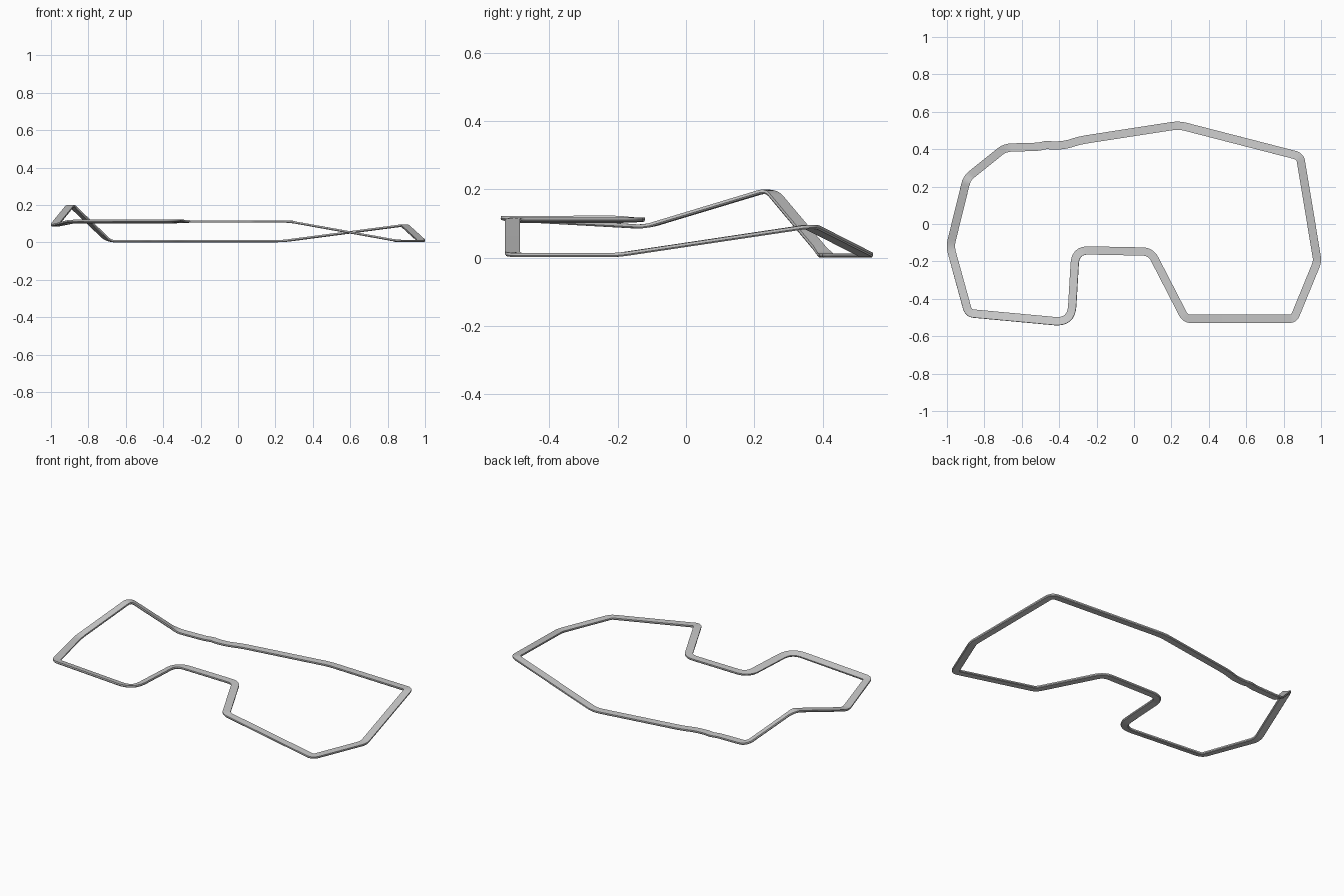
import bpy, bmesh
from math import cos, sin
from mathutils import Vector

if "Cube" in bpy.data.objects:
    bpy.data.objects.remove(bpy.data.objects["Cube"])

WIDTH, THICK = 0.044, 0.012

# Track corners: x, y, z of the centre line, fillet length
CORNERS = [
    (-0.885, -0.477, 0.114, 0.03), (-0.335, -0.528, 0.114, 0.09),
    (-0.312, -0.14, 0.114, 0.07), (0.09, -0.148, 0.114, 0.045),
    (0.275, -0.507, 0.114, 0.03), (0.855, -0.507, 0.01, 0.025),
    (0.981, -0.2, 0.01, 0.025), (0.888, 0.362, 0.094, 0.03),
    (0.24, 0.529, 0.009, 0.04), (-0.29, 0.447, 0.009, 0.05),
    (-0.36, 0.424, 0.009, 0.03), (-0.43, 0.418, 0.009, 0.02),
    (-0.465, 0.424, 0.009, 0.015), (-0.51, 0.413, 0.009, 0.02),
    (-0.69, 0.408, 0.008, 0.04), (-0.893, 0.245, 0.202, 0.035),
    (-0.983, -0.12, 0.092, 0.035),
]
# Banking (radians) entering and leaving a corner; others stay level
BANKING = {0: (0.12, 0.2), 1: (0.22, 0.22), 2: (0.24, 0.0)}


def rounded_path(corners, steps=8):
    """Closed path of (point, roll), each corner a short smooth curve."""
    pts, n = [], len(corners)
    for i, c in enumerate(corners):
        p = Vector(c[:3])
        to_prev = Vector(corners[i - 1][:3]) - p
        to_next = Vector(corners[(i + 1) % n][:3]) - p
        a = p + to_prev.normalized() * min(c[3], to_prev.length * 0.48)
        b = p + to_next.normalized() * min(c[3], to_next.length * 0.48)
        roll_in, roll_out = BANKING.get(i, (0, 0))
        for k in range(steps + 1):
            t = k / steps
            pts.append((a * (1 - t) ** 2 + p * 2 * t * (1 - t) + b * t * t,
                        roll_in * (1 - t) + roll_out * t))
    return pts


def sweep(name, path, profile):
    """Sweep a profile along a closed path, level apart from its banking."""
    bm = bmesh.new()
    rings, n = [], len(path)
    for i, (p, roll) in enumerate(path):
        d0 = (p - path[i - 1][0]).normalized()
        d1 = (path[(i + 1) % n][0] - p).normalized()
        d = (d0 + d1).normalized()
        flat = Vector((d.y, -d.x, 0)).normalized()
        side = flat * cos(roll) + flat.cross(d) * sin(roll)
        up = side.cross(d)
        rings.append([bm.verts.new(p + side * u + up * v) for u, v in profile])
    m = len(profile)
    for i in range(n):
        r, s = rings[i], rings[(i + 1) % n]
        for j in range(m):
            k = (j + 1) % m
            bm.faces.new((r[j], r[k], s[k], s[j]))
    bmesh.ops.recalc_face_normals(bm, faces=bm.faces)
    # stand the lowest point just on the ground
    low = min(v.co.z for v in bm.verts)
    bmesh.ops.translate(bm, verts=bm.verts, vec=(0, 0, -low))
    mesh = bpy.data.meshes.new(name)
    bm.to_mesh(mesh)
    bm.free()
    obj = bpy.data.objects.new(name, mesh)
    bpy.context.collection.objects.link(obj)
    return obj


# Flat road ribbon with slightly chamfered lower edges
w, h = WIDTH / 2, THICK / 2
profile = [(-w, h), (w, h), (w, -h * 0.3), (w - 0.003, -h),
           (-w + 0.003, -h), (-w, -h * 0.3)]
track = sweep("race_track", rounded_path(CORNERS), profile)
bpy.context.view_layer.objects.active = track
track.select_set(True)
bpy.ops.object.shade_smooth_by_angle(angle=0.5)
